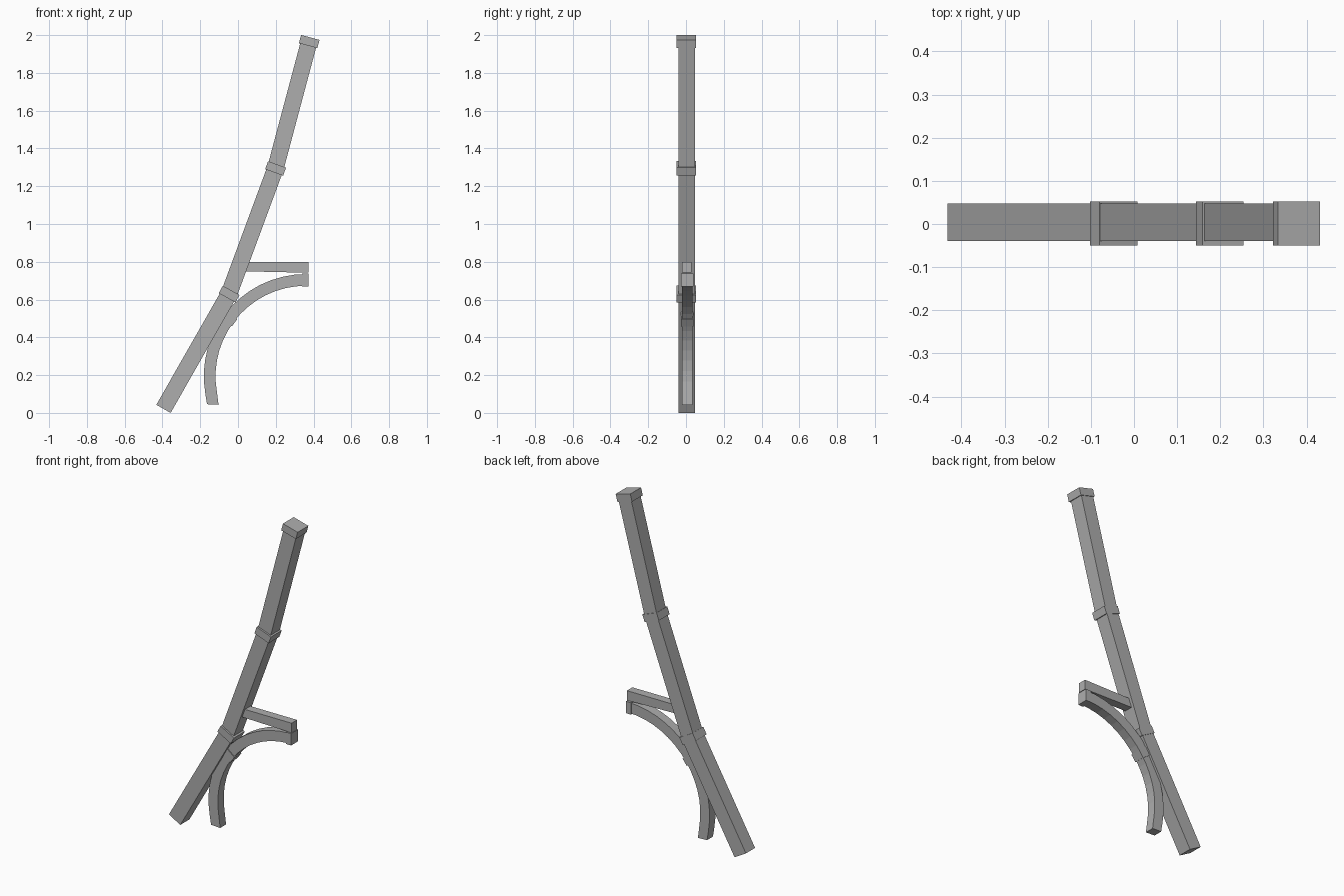
import bpy, bmesh, math
from mathutils import Vector

if "Cube" in bpy.data.objects:
    bpy.data.objects.remove(bpy.data.objects["Cube"])

# Dark grey for every part
grey = bpy.data.materials.new("dark_grey")
grey.diffuse_color = (0.42, 0.42, 0.42, 1)
grey.use_nodes = True
grey.node_tree.nodes["Principled BSDF"].inputs["Base Color"].default_value = grey.diffuse_color


def prism(name, outline, y0, y1):
    """Extrude an (x, z) outline made of left/right point pairs along y."""
    bm = bmesh.new()
    rows = [[bm.verts.new((p[0], y, p[1])) for p in pair for y in (y0, y1)] for pair in outline]
    for a, b in zip(rows, rows[1:]):
        for i, j in ((0, 1), (1, 3), (3, 2), (2, 0)):
            bm.faces.new((a[i], a[j], b[j], b[i]))
    for r in (rows[0], rows[-1]):
        bm.faces.new((r[0], r[1], r[3], r[2]))
    bmesh.ops.recalc_face_normals(bm, faces=bm.faces)
    me = bpy.data.meshes.new(name)
    bm.to_mesh(me)
    bm.free()
    me.materials.append(grey)
    ob = bpy.data.objects.new(name, me)
    bpy.context.collection.objects.link(ob)
    return ob


def mitred(path, half):
    """Left/right offsets of a polyline with mitred corners."""
    pts = [Vector(p) for p in path]
    dirs = [(b - a).normalized() for a, b in zip(pts, pts[1:])]
    pairs = []
    for i, p in enumerate(pts):
        d0, d1 = dirs[max(i - 1, 0)], dirs[min(i, len(dirs) - 1)]
        t = (d0 + d1).normalized()
        off = Vector((-t.y, t.x)) * (half / t.dot(d1))
        pairs.append((p + off, p - off))
    return pairs


def collar(name, x, z, lean, length=0.045):
    a = math.radians(lean)
    d = Vector((math.sin(a), math.cos(a))) * length / 2
    c = Vector((x, z))
    return prism(name, mitred([c - d, c + d], 0.0505), -0.050, 0.052)


def arc_pairs(start, end, half, steps):
    """Curved bar; angles measured upward from the left of the circle."""
    cx, cz, r = 0.36, 0.194, 0.51
    pairs = []
    for i in range(steps + 1):
        a = math.radians(start + (end - start) * i / steps)
        pairs.append([(cx - q * math.cos(a), cz + q * math.sin(a)) for q in (r + half, r - half)])
    return pairs


# Leaning beam with two bends
beam = [(-0.3945, 0.0215), (-0.048, 0.629), (0.198, 1.294), (0.377, 1.966)]
prism("main_beam", mitred(beam, 0.0435), -0.039, 0.048)

# Collars at the bends and the top
collar("lower_collar", -0.047, 0.629, 29)
collar("middle_collar", 0.199, 1.294, 20)
collar("top_cap", 0.377, 1.966, 15)

# Curved brace, cut nearly level at its foot
brace = arc_pairs(-16.7, 90, 0.031, 16)
brace[0] = [(-0.164, 0.046), (-0.103, 0.043)]
prism("curved_brace", brace, -0.022, 0.034)

# Small collar and end block on the brace
prism("brace_collar", arc_pairs(34, 39.5, 0.037, 1), -0.027, 0.039)
prism("brace_end_block", [((0.339, 0.739), (0.339, 0.668)), ((0.372, 0.739), (0.372, 0.668))], -0.027, 0.039)

# Horizontal arm
prism("arm", [((0.01, 0.80), (0.01, 0.75)), ((0.372, 0.80), (0.372, 0.742))], -0.022, 0.030)
